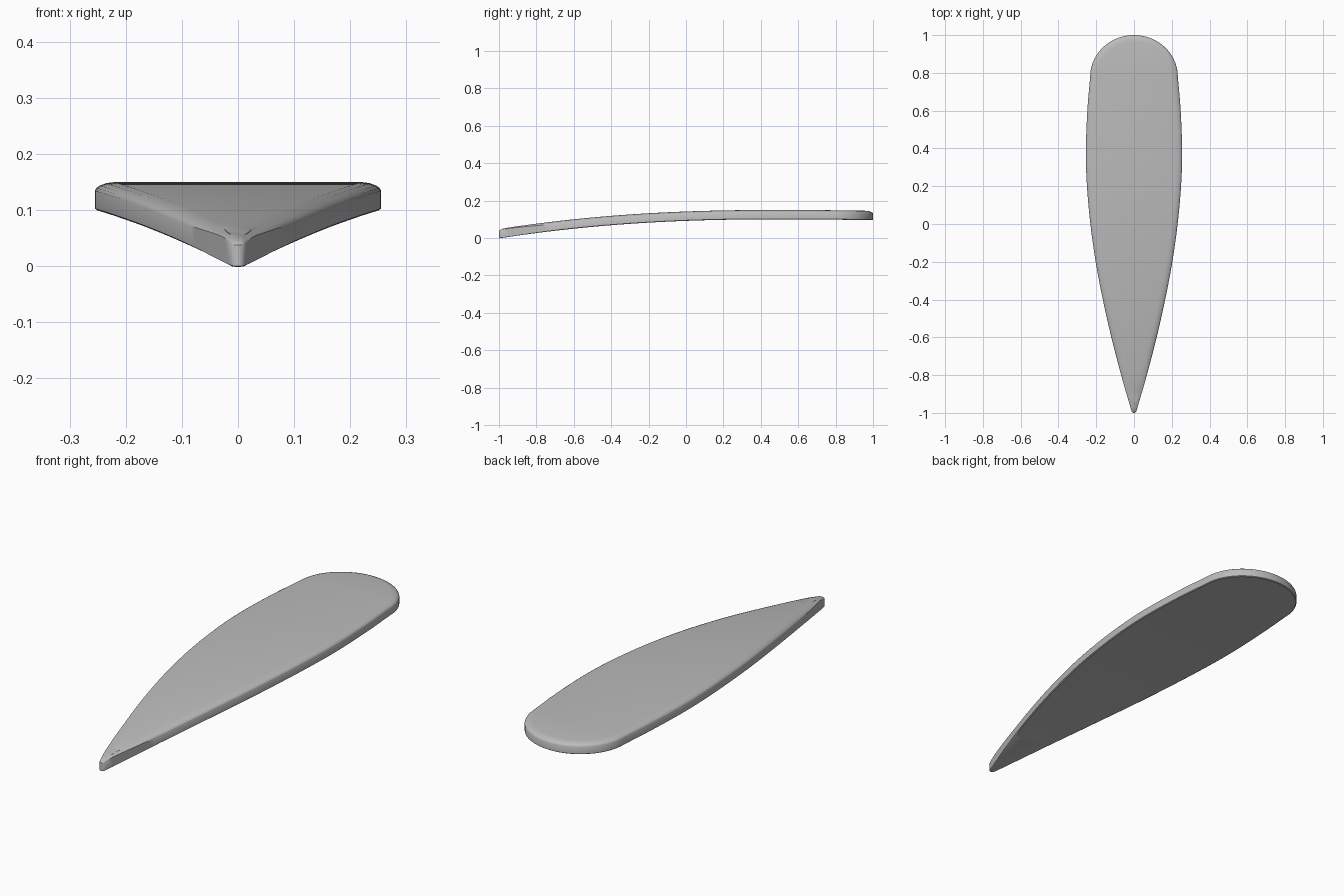
import bpy
import bmesh
import math
from mathutils import Vector

cube = bpy.data.objects.get("Cube")
if cube:
    bpy.data.objects.remove(cube, do_unlink=True)

grey = bpy.data.materials.new("plain_grey")
grey.use_nodes = True
grey.diffuse_color = (0.5, 0.5, 0.5, 1)
grey.node_tree.nodes["Principled BSDF"].inputs["Base Color"].default_value = (0.5, 0.5, 0.5, 1)


def smooth_path(points, steps):
    """Catmull-Rom curve through the points."""
    pts = [Vector(p) for p in points]
    pts = [2 * pts[0] - pts[1]] + pts + [2 * pts[-1] - pts[-2]]
    path = []
    for a, b, c, d in zip(pts, pts[1:], pts[2:], pts[3:]):
        for i in range(steps):
            t = i / steps
            path.append(0.5 * (2 * b + (c - a) * t + (2 * a - 5 * b + 4 * c - d) * t ** 2
                               + (3 * b - a - 3 * c + d) * t ** 3))
    return path + [pts[-2]]


def top_height(y):
    """Curve of the upper face: rises from the tip, nearly level at the back."""
    if y < 0.5:
        return 0.15 - 0.102 * ((0.5 - y) / 1.5) ** 2.3
    return 0.15 - 0.005 * ((y - 0.5) / 0.5) ** 2


# Half outline: small round tip, long bowed side, round back
tip = [(0.013 * math.sin(a), -0.987 - 0.013 * math.cos(a))
       for a in (math.radians(d) for d in range(0, 75, 15))]
side = smooth_path([(0.016, -0.98), (0.068, -0.8), (0.12, -0.6), (0.165, -0.4), (0.203, -0.2),
                    (0.231, 0), (0.249, 0.2), (0.255, 0.38), (0.247, 0.6), (0.232, 0.78)], 6)
back = [(0.232 * math.cos(a), 0.78 + 0.22 * math.sin(a))
        for a in (math.pi / 2 * i / 20 for i in range(1, 21))]
half = [Vector(p) for p in tip + side + back]
half[-1].x = 0
outline = half + [Vector((-p.x, p.y)) for p in half[-2:0:-1]]

# Rim section: inset from the outline, height offset, measured from top or bottom
SECTION = [(0.035, 0, 0), (0.02, -0.002, 0), (0.009, -0.006, 0), (0.003, -0.01, 0),
           (0, -0.015, 0), (0, 0.003, 1), (0.004, 0, 1)]
THICKNESS = 0.05

bm = bmesh.new()
rings = []
for inset, lift, low in SECTION:
    ring = []
    for p in outline:
        inward = Vector((0, max(-0.93, min(0.78, p.y)))) - p
        limit = min(1, inward.length / 0.1)
        q = p + inward.normalized() * min(inset, 0.45 * inward.length)
        z = top_height(p.y if inset == 0 else q.y) - THICKNESS * low + lift * limit
        ring.append(bm.verts.new((q.x, q.y, z)))
    rings.append(ring)

# Walls and rounded rim
n = len(outline)
for upper, lower in zip(rings, rings[1:]):
    for i in range(n):
        j = (i + 1) % n
        bm.faces.new((upper[i], lower[i], lower[j], upper[j]))

# Upper and lower skins, bridged from side to side
for ring in (rings[0], rings[-1]):
    for i in range(len(half) - 1):
        quad = [ring[i], ring[i + 1], ring[-i - 1], ring[-i % n]]
        bm.faces.new(list(dict.fromkeys(quad)))
bmesh.ops.recalc_face_normals(bm, faces=bm.faces)

mesh = bpy.data.meshes.new("curved_board")
bm.to_mesh(mesh)
bm.free()
mesh.materials.append(grey)
board = bpy.data.objects.new("curved_board", mesh)
bpy.context.collection.objects.link(board)
bpy.context.view_layer.objects.active = board
board.select_set(True)
bpy.ops.object.shade_smooth_by_angle(angle=math.radians(35))
